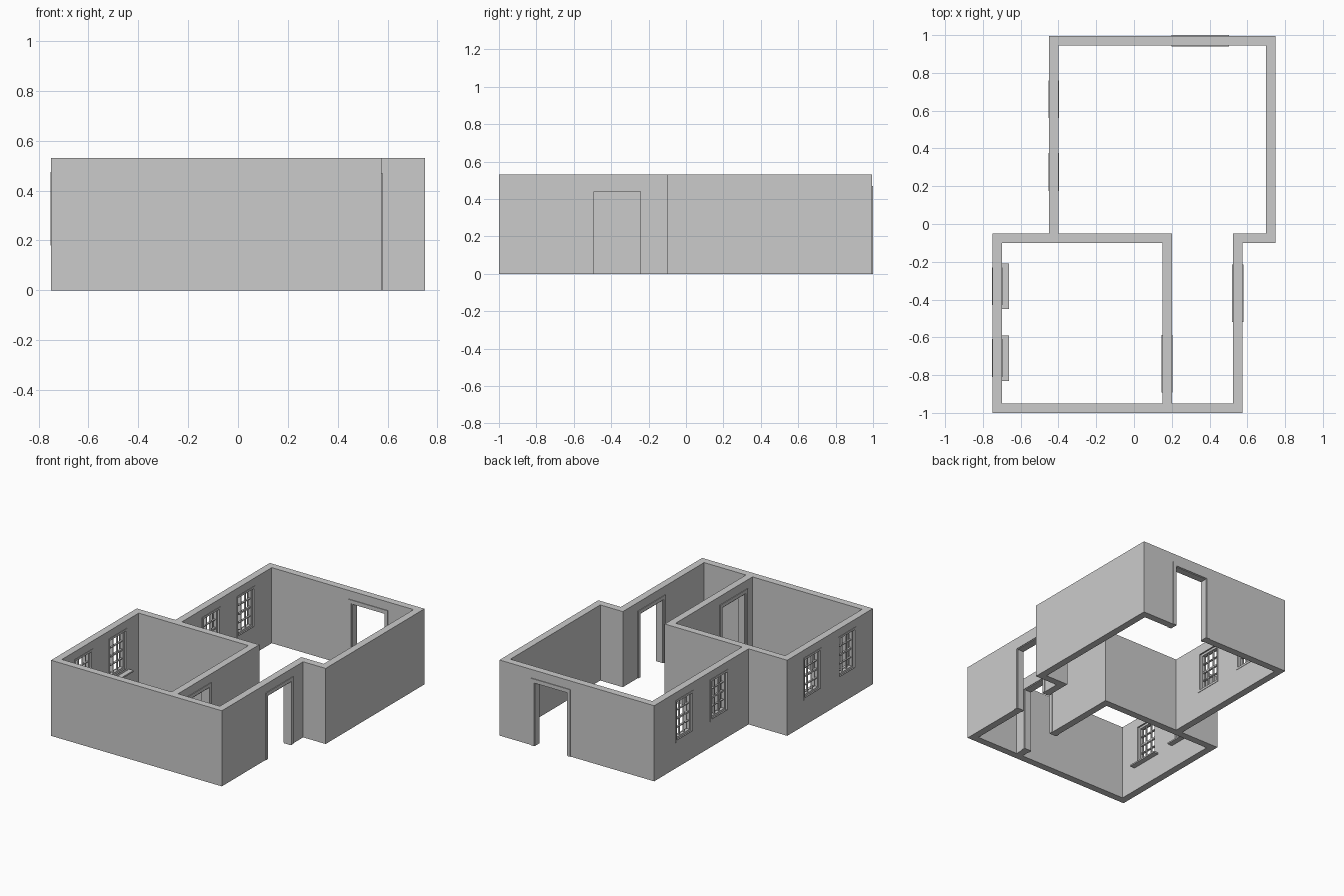
import bpy, bmesh, math

if "Cube" in bpy.data.objects:
    bpy.data.objects.remove(bpy.data.objects["Cube"])

H = 0.53          # wall height
T = 0.05          # wall thickness


def new_object(name, bm, loc=(0, 0, 0), rot=0.0):
    bmesh.ops.recalc_face_normals(bm, faces=bm.faces)
    mesh = bpy.data.meshes.new(name)
    bm.to_mesh(mesh)
    bm.free()
    ob = bpy.data.objects.new(name, mesh)
    bpy.context.collection.objects.link(ob)
    ob.location = loc
    ob.rotation_euler.z = rot
    return ob


def prism(bm, pts, vec):
    """Extrude a flat outline of 3D points along vec."""
    face = bm.faces.new([bm.verts.new(p) for p in pts])
    ext = bmesh.ops.extrude_face_region(bm, geom=[face], use_keep_orig=True)
    moved = [g for g in ext["geom"] if isinstance(g, bmesh.types.BMVert)]
    bmesh.ops.translate(bm, verts=moved, vec=vec)


def box(bm, x0, x1, y0, y1, z0, z1):
    prism(bm, [(x0, y0, z0), (x1, y0, z0), (x1, y1, z0), (x0, y1, z0)], (0, 0, z1 - z0))


def plan_prism(name, outline, z0, z1):
    bm = bmesh.new()
    prism(bm, [(x, y, z0) for x, y in outline], (0, 0, z1 - z0))
    return new_object(name, bm)


def cut(target, cutter):
    cutter.hide_render = True
    mod = target.modifiers.new("cut", 'BOOLEAN')
    mod.operation = 'DIFFERENCE'
    mod.solver = 'EXACT'
    mod.object = cutter
    bpy.context.view_layer.objects.active = target
    bpy.ops.object.modifier_apply(modifier=mod.name)
    bpy.data.objects.remove(cutter)


def opening(loc, rot, half_w, z0, z1):
    bm = bmesh.new()
    box(bm, -half_w, half_w, -0.06, 0.06, z0, z1)
    cut(walls, new_object("opening_cutter", bm, loc, rot))


# Walls: outer plan with the two room outlines hollowed out
walls = plan_prism("walls", [(-0.75, -1), (0.575, -1), (0.575, -0.1), (0.75, -0.1), (0.75, 0.995),
                             (-0.45, 0.995), (-0.45, -0.05), (-0.75, -0.05)], 0, H)
cut(walls, plan_prism("small_room_cutter", [(-0.7, -0.95), (0.15, -0.95), (0.15, -0.1), (-0.7, -0.1)],
                      -0.1, H + 0.1))
cut(walls, plan_prism("large_room_cutter", [(0.2, -0.95), (0.525, -0.95), (0.525, -0.05), (0.7, -0.05),
                                            (0.7, 0.945), (-0.4, 0.945), (-0.4, -0.05), (0.2, -0.05)],
                      -0.1, H + 0.1))


def arch(bm, outer, top, inner, inner_top, y0, y1):
    """Upside-down U of a door surround, standing on the floor."""
    pts = [(-outer, 0), (-outer, top), (outer, top), (outer, 0),
           (inner, 0), (inner, inner_top), (-inner, inner_top), (-inner, 0)]
    prism(bm, [(x, y0, z) for x, z in pts], (0, y1 - y0, 0))


def door(name, loc, rot):
    opening(loc, rot, 0.135, -0.1, 0.45)
    bm = bmesh.new()
    arch(bm, 0.135, 0.45, 0.125, 0.44, -T / 2, T / 2)          # jamb lining
    for s in (-1, 1):                                          # casings on both faces
        arch(bm, 0.152, 0.47, 0.13, 0.445, s * T / 2, s * (T / 2 + 0.005))
    new_object(name, bm, loc, rot)


def ring(bm, w, z0, z1, t, y0, y1):
    """Rectangular frame made of two stiles and two rails."""
    box(bm, -w, -w + t, y0, y1, z0, z1)
    box(bm, w - t, w, y0, y1, z0, z1)
    box(bm, -w + t, w - t, y0, y1, z0, z0 + t)
    box(bm, -w + t, w - t, y0, y1, z1 - t, z1)


def window(name, loc, rot, sill):
    z0, z1, w = 0.18, 0.475, 0.1
    opening(loc, rot, w - 0.01, z0 + 0.01, z1 - 0.01)
    bm = bmesh.new()
    for s in (-1, 1):                                          # thin casings
        ring(bm, w, z0, z1, 0.015, s * T / 2, s * (T / 2 + 0.003))
    ring(bm, w - 0.01, z0 + 0.01, z1 - 0.01, 0.015, -0.012, 0.012)   # sash
    a, b = z0 + 0.025, z1 - 0.025
    wi = w - 0.025
    for i in (1, 2):                                           # upright glazing bars
        x = -wi + 2 * wi * i / 3
        box(bm, x - 0.003, x + 0.003, -0.006, 0.006, a, b)
    for i in (1, 2, 3):                                        # level bars, thicker in the middle
        z = a + (b - a) * i / 4
        t = 0.006 if i == 2 else 0.003
        box(bm, -wi, wi, -0.007, 0.007, z - t, z + t)
    if sill:
        box(bm, -0.12, 0.12, T / 2, T / 2 + 0.037, z0 - 0.01, z0)
    new_object(name, bm, loc, rot)


Q = -math.pi / 2   # turns local +y to face +x
door("back_door_frame", (0.35, 0.97, 0), 0)
door("side_door_frame", (0.55, -0.367, 0), Q)
door("inner_door_frame", (0.175, -0.74, 0), Q)

for i, y in enumerate((-0.33, -0.71)):
    window(f"small_room_window_{i + 1}", (-0.725, y, 0), Q, True)
for i, y in enumerate((0.66, 0.275)):
    window(f"large_room_window_{i + 1}", (-0.425, y, 0), Q, False)
